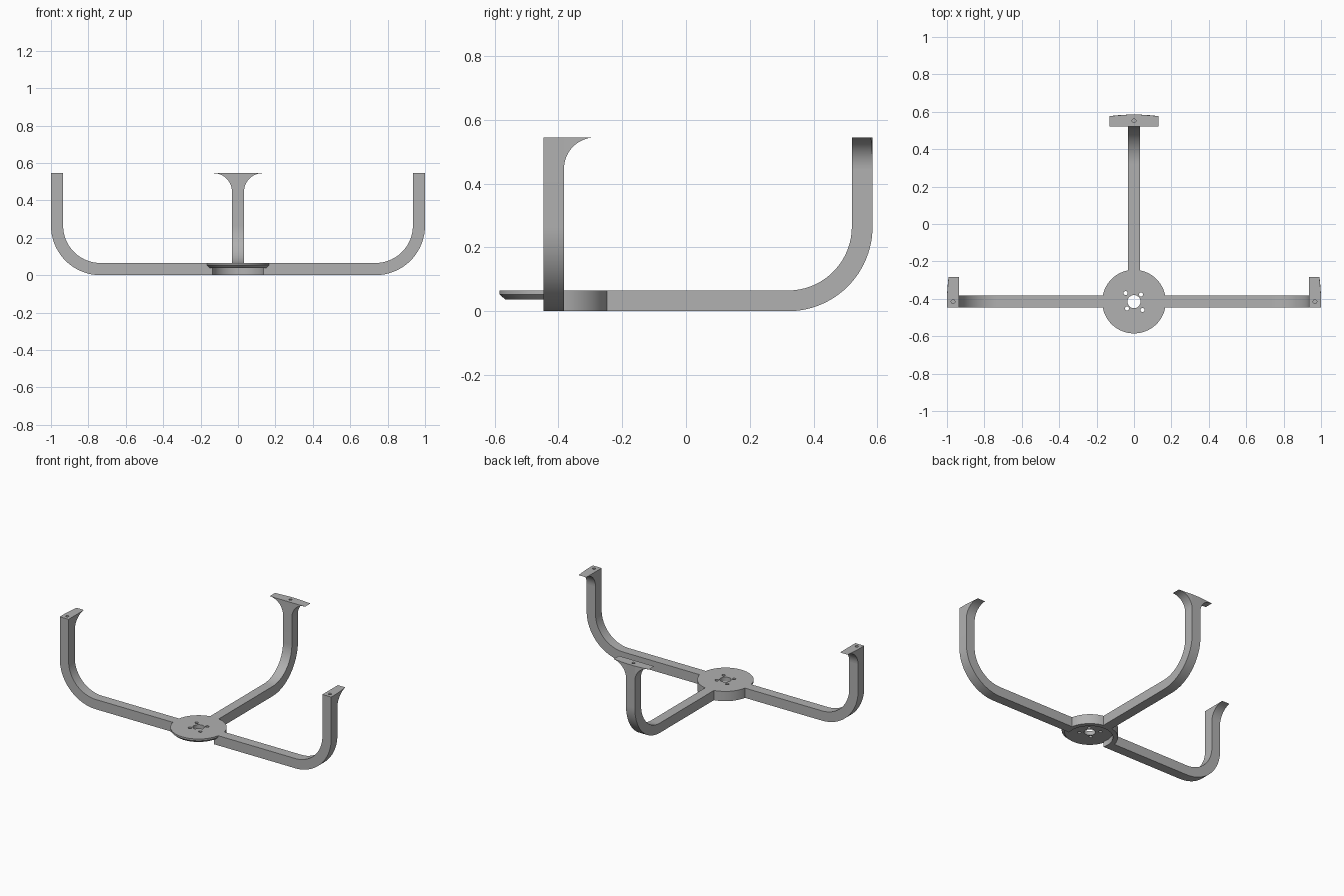
import bpy, bmesh, math
from mathutils import Vector

if "Cube" in bpy.data.objects:
    bpy.data.objects.remove(bpy.data.objects["Cube"], do_unlink=True)

HUB_Y = -0.415      # hub centre
HUB_R = 0.17
RECESS_R = 0.14
BAR = 0.065         # square bar thickness
HALF = BAR / 2
TOP = 0.545
BEND = 0.265        # outer bend radius
FLARE = 0.098       # fillet radius below each mount

grey = bpy.data.materials.new("mid_grey")
grey.use_nodes = True
grey.diffuse_color = (0.44, 0.44, 0.44, 1)
grey.node_tree.nodes["Principled BSDF"].inputs["Base Color"].default_value = (0.44, 0.44, 0.44, 1)


def prism(name, side_a, side_b):
    """Solid between two matching outlines."""
    bm = bmesh.new()
    a = [bm.verts.new(p) for p in side_a]
    b = [bm.verts.new(p) for p in side_b]
    n = len(a)
    bm.faces.new(a)
    bm.faces.new(b[::-1])
    for i in range(n):
        j = (i + 1) % n
        bm.faces.new((a[j], a[i], b[i], b[j]))
    bmesh.ops.recalc_face_normals(bm, faces=bm.faces)
    mesh = bpy.data.meshes.new(name)
    bm.to_mesh(mesh)
    bm.free()
    obj = bpy.data.objects.new(name, mesh)
    bpy.context.collection.objects.link(obj)
    mesh.materials.append(grey)
    return obj


def arc(cx, cy, r, start, end, steps):
    return [(cx + r * math.cos(math.radians(start + (end - start) * i / steps)),
             cy + r * math.sin(math.radians(start + (end - start) * i / steps)))
            for i in range(steps + 1)]


def cylinder(name, x, y, r, z0, z1, steps=96, r_low=None):
    low = arc(x, y, r_low or r, 0, 360, steps)[:-1]
    high = arc(x, y, r, 0, 360, steps)[:-1]
    return prism(name, [(*p, z0) for p in low], [(*p, z1) for p in high])


def boolean(obj, other, operation="DIFFERENCE"):
    mod = obj.modifiers.new("bool", "BOOLEAN")
    mod.operation = operation
    mod.solver = "EXACT"
    mod.object = other
    bpy.context.view_layer.objects.active = obj
    bpy.ops.object.modifier_apply(modifier=mod.name)
    bpy.data.objects.remove(other, do_unlink=True)


def smooth(obj):
    bpy.ops.object.select_all(action="DESELECT")
    obj.select_set(True)
    bpy.context.view_layer.objects.active = obj
    bpy.ops.object.shade_smooth_by_angle(angle=math.radians(30))


# Hub plate: straight rim above a chamfer, with shaft and screw holes
rim_z, plate_z = 0.053, 0.037
low = arc(0, HUB_Y, HUB_R - 0.018, 0, 360, 96)[:-1]
full = arc(0, HUB_Y, HUB_R, 0, 360, 96)[:-1]
bm = bmesh.new()
rings = [[bm.verts.new((*p, z)) for p in ring]
         for ring, z in ((low, plate_z), (full, rim_z), (full, BAR))]
bm.faces.new(rings[0][::-1])
bm.faces.new(rings[-1])
for lo, hi in zip(rings, rings[1:]):
    for i in range(len(lo)):
        j = (i + 1) % len(lo)
        bm.faces.new((lo[i], lo[j], hi[j], hi[i]))
mesh = bpy.data.meshes.new("hub_plate")
bm.to_mesh(mesh)
bm.free()
mesh.materials.append(grey)
hub = bpy.data.objects.new("hub_plate", mesh)
bpy.context.collection.objects.link(hub)
boolean(hub, cylinder("cutter", 0, HUB_Y, 0.035, -0.1, 0.2, 48))
for angle, dist in ((45, 0.053), (225, 0.053), (135, 0.064), (315, 0.064)):
    t = math.radians(angle)
    boolean(hub, cylinder("cutter", dist * math.cos(t), HUB_Y + dist * math.sin(t),
                          0.011, -0.1, 0.2, 20))
smooth(hub)

# Rear half wall around the hub recess
outline = arc(0, HUB_Y, HUB_R, 0, 180, 48) + arc(0, HUB_Y, RECESS_R, 180, 0, 48)
wall = prism("hub_wall", [(*p, 0) for p in outline], [(*p, 0.06) for p in outline])
smooth(wall)


# Arms: u runs outward from the hub, v sideways
def place_left(u, v, z):
    return Vector((u, HUB_Y + v, z))


def place_right(u, v, z):
    return Vector((-u, HUB_Y + v, z))


def place_back(u, v, z):
    return Vector((v, HUB_Y + u, z))


side = ([(0.1, 0)] + arc(1 - BEND, BEND, BEND, -90, 0, 24) + [(1, TOP), (1 - BAR, TOP)]
        + arc(1 - BEND, BEND, BEND - BAR, 0, -90, 24) + [(0.1, BAR)])
fillet = arc(HALF + FLARE, TOP - FLARE, FLARE, 180, 90, 16) + [(HALF, TOP)]

for name, place, flare_sides in (("left", place_left, (1,)),
                                 ("right", place_right, (1,)),
                                 ("back", place_back, (1, -1))):
    arm = prism(name + "_arm", [place(u, -HALF, z) for u, z in side],
                [place(u, HALF, z) for u, z in side])
    # curved inner end and blind screw hole on top
    boolean(arm, cylinder("cutter", 0, HUB_Y, RECESS_R, -0.1, 0.2))
    spot = place(1 - HALF, 0, 0)
    boolean(arm, cylinder("cutter", spot.x, spot.y, 0.01, TOP - 0.06, TOP + 0.1, 20))
    smooth(arm)
    # mount flares, outer edge following the overall circle
    for s in flare_sides:
        flare = prism(name + "_mount_flare" + ("_b" if s < 0 else ""),
                      [place(1 - BAR, s * v, z) for v, z in fillet],
                      [place(math.sqrt(1 - v * v), s * v, z) for v, z in fillet])
        smooth(flare)
